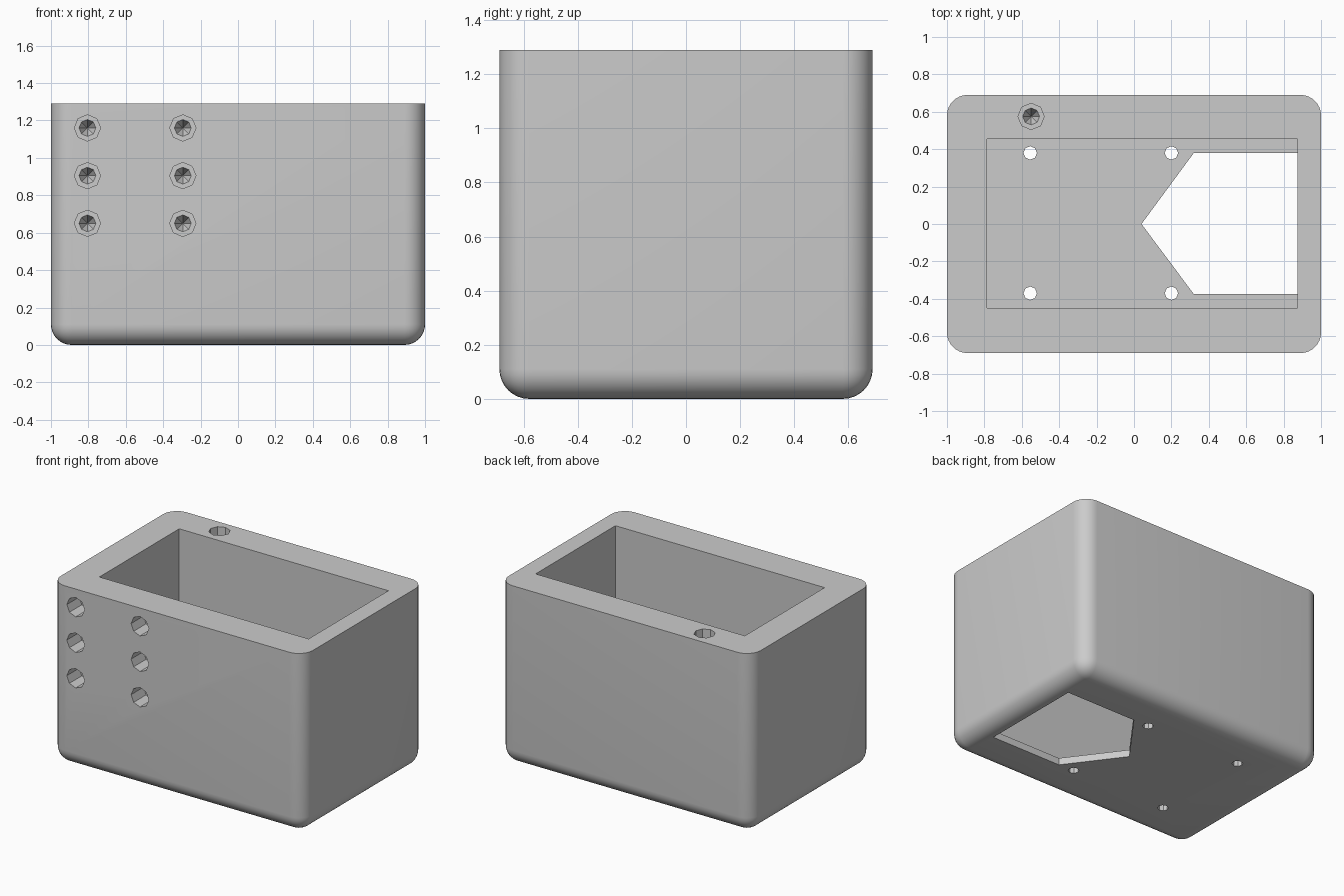
import bpy, bmesh, math
from mathutils import Vector

cube = bpy.data.objects.get("Cube")
if cube:
    bpy.data.objects.remove(cube)

W, D, H = 1.0, 0.69, 1.29      # half width, half depth, height
FLOOR = 0.05
ROUND = 0.11

grey = bpy.data.materials.new("plain grey")
grey.use_nodes = True
colour = (0.6, 0.6, 0.6, 1)
grey.diffuse_color = colour
grey.node_tree.nodes["Principled BSDF"].inputs["Base Color"].default_value = colour


def make_object(name, bm):
    bmesh.ops.recalc_face_normals(bm, faces=bm.faces)
    mesh = bpy.data.meshes.new(name)
    bm.to_mesh(mesh)
    bm.free()
    mesh.materials.append(grey)
    obj = bpy.data.objects.new(name, mesh)
    bpy.context.collection.objects.link(obj)
    return obj


def prism(name, outline, z0, z1):
    bm = bmesh.new()
    face = bm.faces.new([bm.verts.new((x, y, z0)) for x, y in outline])
    top = bmesh.ops.extrude_face_region(bm, geom=[face])["geom"]
    bmesh.ops.translate(bm, vec=(0, 0, z1 - z0),
                        verts=[v for v in top if isinstance(v, bmesh.types.BMVert)])
    return make_object(name, bm)


def rectangle(x0, x1, y0, y1):
    return [(x0, y0), (x1, y0), (x1, y1), (x0, y1)]


def drilled(name, profile, place, inward, sides=8):
    """Turned cutter: profile of (radius, depth), ending in a point or a flat."""
    bm = bmesh.new()
    rings = []
    for r, depth in profile:
        if r == 0:
            rings.append([bm.verts.new((0, 0, depth))] * sides)
        else:
            rings.append([bm.verts.new((r * math.cos(a), r * math.sin(a), depth))
                          for a in (math.tau * i / sides for i in range(sides))])
    for a, b in zip(rings, rings[1:]):
        for i in range(sides):
            j = (i + 1) % sides
            corners = [a[i], a[j], b[j], b[i]]
            bm.faces.new(list(dict.fromkeys(corners)))
    bm.faces.new(rings[0])
    if profile[-1][0] > 0:
        bm.faces.new(rings[-1])
    obj = make_object(name, bm)
    turn = Vector((0, 0, 1)).rotation_difference(Vector(inward))
    obj.rotation_mode = 'QUATERNION'
    obj.rotation_quaternion = turn
    obj.location = place
    return obj


# Outer shell with rounded uprights and base, and a sharp flat rim
box = prism("box_body", rectangle(-W, W, -D, D), 0, H)
bm = bmesh.new()
bm.from_mesh(box.data)
soft = [e for e in bm.edges if min(v.co.z for v in e.verts) < 0.01]
bmesh.ops.bevel(bm, geom=soft, offset=ROUND, segments=8, profile=0.5, affect='EDGES')
bm.to_mesh(box.data)
bm.free()

# Main cavity and the pointed opening in the floor
cutters = [
    prism("cavity_cutter", rectangle(-0.785, 0.875, -0.45, 0.455), FLOOR, H + 0.2),
    prism("floor_opening_cutter",
          [(0.04, 0), (0.32, -0.375), (0.874, -0.375), (0.874, 0.38), (0.32, 0.38)],
          -0.1, FLOOR + 0.1),
]

# Small mounting holes through the floor
for x in (-0.555, 0.2):
    for y in (-0.37, 0.38):
        cutters.append(drilled("mounting_hole_cutter", [(0.036, 0), (0.036, 0.3)],
                               (x, y, -0.1), (0, 0, 1)))

# Stepped screw holes with pointed ends: six in the front, one in the rim
stepped = [(0.07, -0.1), (0.07, 0.14), (0.045, 0.14), (0, 0.235)]
for x in (-0.805, -0.295):
    for z in (0.65, 0.905, 1.16):
        cutters.append(drilled("front_hole_cutter", stepped, (x, -D, z), (0, 1, 0)))
cutters.append(drilled("rim_hole_cutter", stepped, (-0.55, 0.575, H), (0, 0, -1)))

# Cut everything out of the shell
bpy.context.view_layer.objects.active = box
box.select_set(True)
for cutter in cutters:
    cutter.hide_render = True
    mod = box.modifiers.new(cutter.name, 'BOOLEAN')
    mod.operation = 'DIFFERENCE'
    mod.solver = 'EXACT'
    mod.object = cutter
    bpy.ops.object.modifier_apply(modifier=mod.name)
for cutter in cutters:
    bpy.data.objects.remove(cutter)

bpy.ops.object.shade_smooth_by_angle(angle=math.radians(30))
